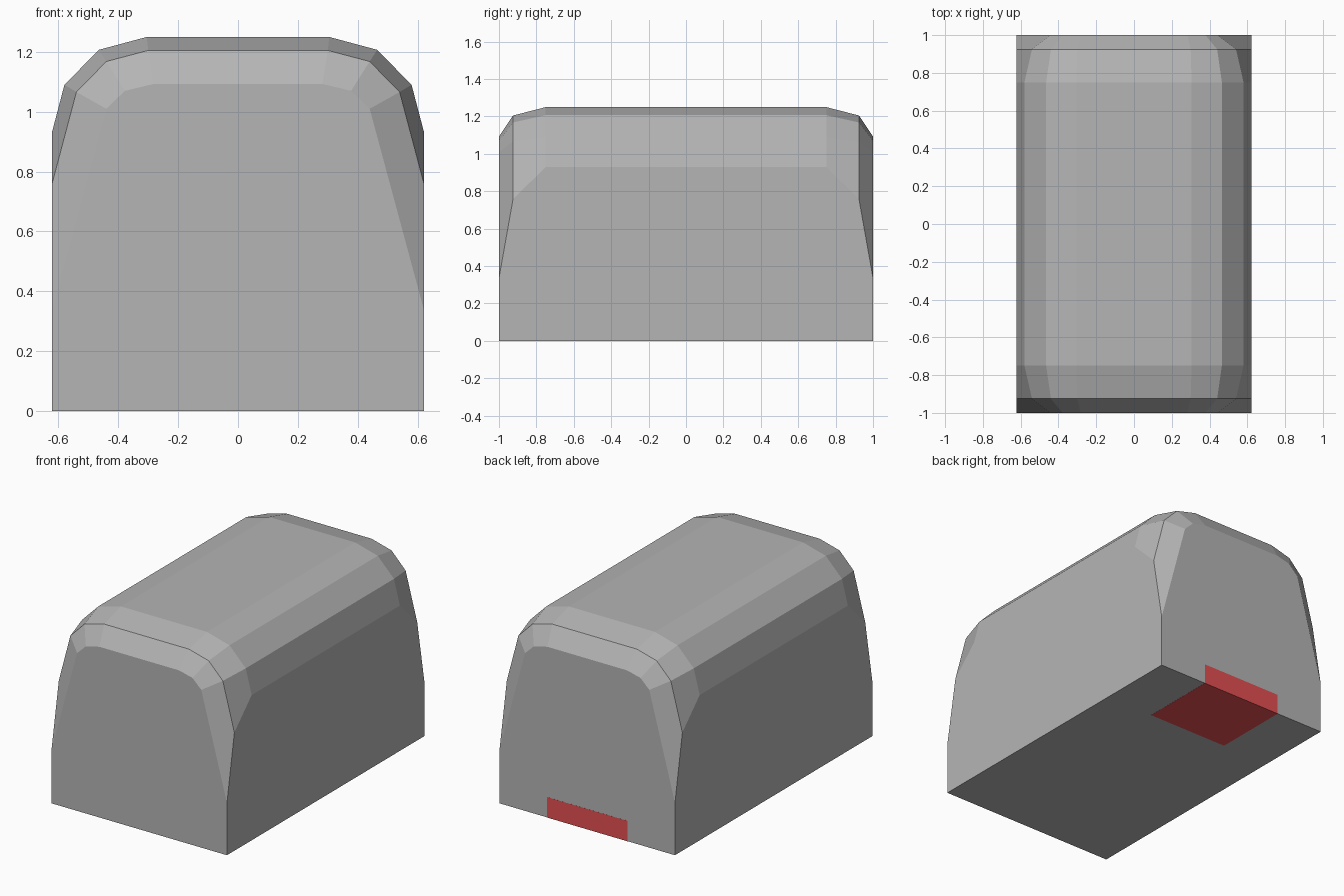
import bpy, bmesh

if "Cube" in bpy.data.objects:
    bpy.data.objects.remove(bpy.data.objects["Cube"])

W = 0.622  # half width


def add_object(name, bm, color):
    bmesh.ops.recalc_face_normals(bm, faces=bm.faces)
    me = bpy.data.meshes.new(name)
    bm.to_mesh(me)
    bm.free()
    mat = bpy.data.materials.new(name + "_color")
    mat.diffuse_color = (*color, 1)
    mat.use_nodes = True
    mat.node_tree.nodes["Principled BSDF"].inputs["Base Color"].default_value = mat.diffuse_color
    me.materials.append(mat)
    ob = bpy.data.objects.new(name, me)
    bpy.context.collection.objects.link(ob)
    return ob


# Rounded body: half cross-sections (x, z) at each distance y from the middle
sections = {
    0.75: [(W, 0), (W, 0.93), (0.58, 1.09), (0.465, 1.207), (0.305, 1.25)],
    0.925: [(W, 0), (W, 0.757), (0.54, 1.066), (0.44, 1.168), (0.30, 1.205)],
    1.0: [(W, 0), (W, 0.335), (0.44, 1.01), (0.378, 1.07), (0.282, 1.093)],
}
bm = bmesh.new()
rings = []
for y in (-1.0, -0.925, -0.75, 0.75, 0.925, 1.0):
    half = sections[abs(y)]
    loop = half + [(-x, z) for x, z in reversed(half)]
    rings.append([bm.verts.new((x, y, z)) for x, z in loop])
for a, b in zip(rings, rings[1:]):
    for i in range(len(a)):
        j = (i + 1) % len(a)
        bm.faces.new((a[i], a[j], b[j], b[i]))
bm.faces.new(rings[0])
bm.faces.new(rings[-1])
add_object("body", bm, (0.46, 0.46, 0.46))

# Red block set into the bottom of the back, almost flush with the body
E = 0.0006
bm = bmesh.new()
bmesh.ops.create_cube(bm, size=1)
for v in bm.verts:
    v.co = (v.co.x * 0.57,
            1 + E if v.co.y > 0 else 0.5,
            0.13 if v.co.z > 0 else -E)
add_object("back_block", bm, (0.78, 0.08, 0.085))
